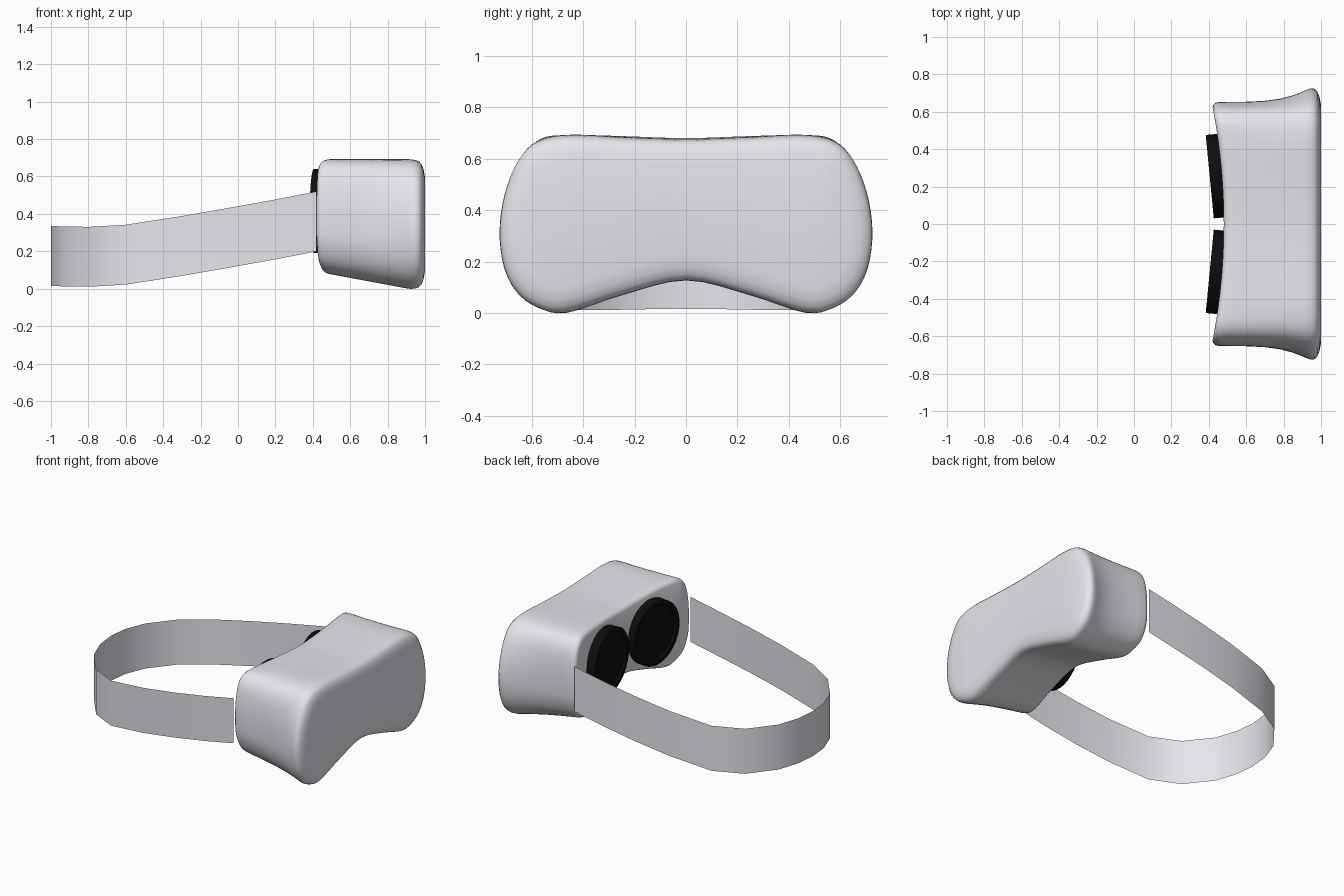
import bpy, bmesh, math
from mathutils import Vector, Matrix

if "Cube" in bpy.data.objects:
    bpy.data.objects.remove(bpy.data.objects["Cube"])


def material(name, rgb):
    m = bpy.data.materials.new(name)
    m.diffuse_color = (*rgb, 1)
    m.use_nodes = True
    m.node_tree.nodes["Principled BSDF"].inputs["Base Color"].default_value = m.diffuse_color
    return m


pale = material("pale_plastic", (.80, .775, .835))
black = material("black_plastic", (.004, .004, .004))


def finish(bm, name, mat, angle):
    bmesh.ops.recalc_face_normals(bm, faces=bm.faces)
    me = bpy.data.meshes.new(name)
    bm.to_mesh(me)
    bm.free()
    me.materials.append(mat)
    ob = bpy.data.objects.new(name, me)
    bpy.context.collection.objects.link(ob)
    bpy.ops.object.select_all(action='DESELECT')
    ob.select_set(True)
    bpy.context.view_layer.objects.active = ob
    bpy.ops.object.shade_smooth_by_angle(angle=math.radians(angle))


def spline(keys, steps):
    """Closed Catmull-Rom curve through the keys."""
    n = len(keys)
    P = [Vector(k) for k in keys]
    out = []
    for i in range(n):
        a, b, c, d = (P[(i + j) % n] for j in (-1, 0, 1, 2))
        for s in range(steps):
            t = s / steps
            out.append(0.5 * (2 * b + (c - a) * t + (2 * a - 5 * b + 4 * c - d) * t * t
                              + (3 * b - a - 3 * c + d) * t ** 3))
    return out


def bridge(bm, r0, r1):
    n = len(r0)
    for i in range(n):
        j = (i + 1) % n
        bm.faces.new((r0[i], r0[j], r1[j], r1[i]))


# Headset body: half outlines (y, z) from top centre round to bottom centre
front_half = [(0, .676), (.25, .684), (.45, .693), (.58, .670), (.655, .60), (.712, .47),
              (.735, .32), (.718, .18), (.668, .08), (.585, .018), (.47, -.002), (.25, .066), (0, .124)]
back_half = [(0, .68), (.25, .688), (.45, .692), (.56, .68), (.62, .62), (.647, .5),
             (.652, .36), (.642, .25), (.60, .155), (.53, .105), (.44, .088), (.25, .14), (0, .195)]


def outline(half):
    return spline(half + [(-y, z) for y, z in half[-2:0:-1]], 4)


F, B = outline(front_half), outline(back_half)
N = len(F)
# (fraction of depth, inset): softened back rim, flaring sides, rounded front
rows = [(0, .028), (.012, .014), (.035, .004), (.07, 0), (.17, 0), (.34, 0), (.5, 0), (.63, 0),
        (.74, 0), (.81, 0), (.86, .001), (.905, .005), (.94, .012), (.966, .027), (.986, .055), (1, .1)]
bm = bmesh.new()
rings = []
for t, inset in rows:
    ey, ez = min(1, (t / .92) ** 4), min(1, t / .88)
    loop = [Vector((b.x + (f.x - b.x) * ey, b.y + (f.y - b.y) * ez)) for f, b in zip(F, B)]
    ring = []
    for i, p in enumerate(loop):
        tan = (loop[(i + 1) % N] - loop[i - 1]).normalized()
        q = p + Vector((tan.y, -tan.x)) * inset
        xb = .48 - .065 * (q.x / .65) ** 2
        ring.append(bm.verts.new((xb + (1 - xb) * t, q.x, q.y)))
    rings.append(ring)
for r0, r1 in zip(rings, rings[1:]):
    bridge(bm, r0, r1)
# front and back panels: strips joining upper and lower outline points
for r in (rings[0], rings[-1]):
    for k in range(N // 2):
        a, b = k - N // 4, k + 1 - N // 4
        vs = list(dict.fromkeys(r[i % N] for i in (a, b, N // 2 - b, N // 2 - a)))
        if len(vs) > 2:
            bm.faces.new(vs)
finish(bm, "headset_body", pale, 60)

# Head strap: thin faceted ribbon round the back of the head (x, y, lower z)
half = [(.42, .65, .20), (.2, .65, .157), (-.05, .642, .112), (-.31, .62, .067), (-.6, .57, .022),
        (-.79, .465, .011), (-.93, .29, .012), (-.985, .14, .015)]
path = half + [(-1, 0, .016)] + [(x, -y, z) for x, y, z in reversed(half)]
bm = bmesh.new()
pairs = [(bm.verts.new(p), bm.verts.new(Vector(p) + Vector((0, 0, .32)))) for p in path]
for a, b in zip(pairs, pairs[1:]):
    bm.faces.new((a[0], a[1], b[1], b[0]))
finish(bm, "head_strap", pale, 40)

# Eye lenses: turned discs with a raised rim
profile = [(.224, .07), (.224, 0), (.195, 0), (.185, .014)]
SEG = 32
for sgn, label in ((1, "left"), (-1, "right")):
    bm = bmesh.new()
    rs = [[bm.verts.new((x, r * math.cos(math.tau * i / SEG), r * math.sin(math.tau * i / SEG)))
           for i in range(SEG)] for r, x in profile]
    for r0, r1 in zip(rs, rs[1:]):
        bridge(bm, r0, r1)
    bm.faces.new(rs[0])
    bm.faces.new(rs[-1])
    bm.transform(Matrix.Translation((.405, sgn * .253, .415))
                 @ Matrix.Rotation(sgn * math.radians(5.5), 4, 'Z'))
    finish(bm, label + "_lens", black, 30)
